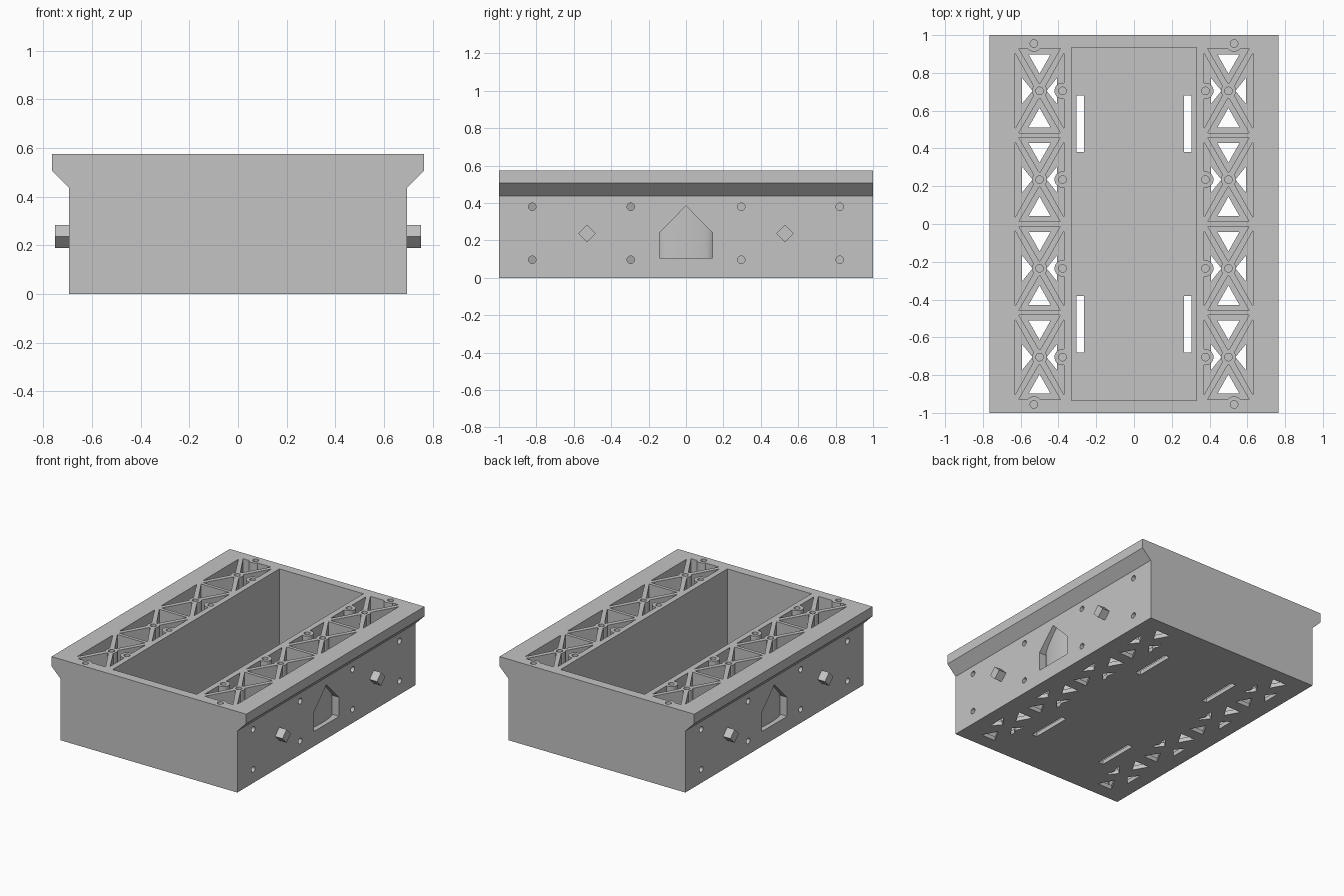
import bpy, bmesh, math

cube = bpy.data.objects.get("Cube")
if cube:
    bpy.data.objects.remove(cube, do_unlink=True)

mat = bpy.data.materials.new("plain grey")
mat.use_nodes = True
GREY = (0.55, 0.55, 0.55, 1)
mat.diffuse_color = GREY
mat.node_tree.nodes["Principled BSDF"].inputs["Base Color"].default_value = GREY

TOP, FLOOR, WALL = 0.575, 0.03, 0.695
CELLS = [0.705, 0.235, -0.235, -0.705]
CELL_X = 0.5


def loft(bm, sections):
    """Skin a closed solid through sections with equal point counts."""
    rings = [[bm.verts.new(p) for p in s] for s in sections]
    n = len(rings[0])
    for a, b in zip(rings, rings[1:]):
        for i in range(n):
            j = (i + 1) % n
            bm.faces.new((a[i], a[j], b[j], b[i]))
    bm.faces.new(rings[0][::-1])
    bm.faces.new(rings[-1])


def upright(bm, pts, lo, hi):
    loft(bm, [[(x, y, z) for x, y in pts] for z in (lo, hi)])


def sideways(bm, pts, lo, hi):
    loft(bm, [[(x, y, z) for y, z in pts] for x in (lo, hi)])


def box(x0, x1, y0, y1):
    return [(x0, y0), (x1, y0), (x1, y1), (x0, y1)]


def ring(cx, cy, r, n=24):
    return [(cx + r * math.cos(2 * math.pi * i / n),
             cy + r * math.sin(2 * math.pi * i / n)) for i in range(n)]


def make(name, bm):
    bmesh.ops.recalc_face_normals(bm, faces=bm.faces)
    me = bpy.data.meshes.new(name)
    bm.to_mesh(me)
    bm.free()
    me.materials.append(mat)
    ob = bpy.data.objects.new(name, me)
    bpy.context.collection.objects.link(ob)
    return ob


def combine(body, bm, operation):
    tool = make("helper", bm)
    tool.hide_render = True
    mod = body.modifiers.new("combine", "BOOLEAN")
    mod.operation, mod.solver, mod.object = operation, "EXACT", tool
    bpy.context.view_layer.objects.active = body
    bpy.ops.object.modifier_apply(modifier=mod.name)
    bpy.data.objects.remove(tool, do_unlink=True)


def cell_triangles(side, cy, base, half, apex, sx, sy, s_apex):
    """Four triangles left between the diagonals of one truss cell."""
    cx = side * CELL_X
    for d in (1, -1):
        yield [(cx - half, cy + d * base), (cx + half, cy + d * base), (cx, cy + d * apex)]
        yield [(cx + d * sx, cy - sy), (cx + d * sx, cy + sy), (cx + d * s_apex, cy)]


# Body with flared rim
half = [(WALL, 0), (WALL, 0.437), (0.765, 0.507), (0.765, TOP)]
outline = half + [(-x, z) for x, z in reversed(half)]
bm = bmesh.new()
loft(bm, [[(x, y, z) for x, z in outline] for y in (-1, 1)])
body = make("tray_body", bm)

# Central tray and deep truss pockets
bm = bmesh.new()
upright(bm, box(-0.33, 0.33, -0.935, 0.935), FLOOR, 1)
for s in (1, -1):
    for cy in CELLS:
        for tri in cell_triangles(s, cy, 0.223, 0.11, 0.035, 0.13, 0.2, 0.018):
            upright(bm, tri, FLOOR, 1)
combine(body, bm, "DIFFERENCE")

# Floor openings, floor slots, side holes and gabled side recess
bm = bmesh.new()
for s in (1, -1):
    for cy in CELLS:
        for tri in cell_triangles(s, cy, 0.193, 0.058, 0.09, 0.092, 0.068, 0.037):
            upright(bm, tri, -0.1, 0.07)
    for cy in (0.53, -0.53):
        upright(bm, box(s * 0.285 - 0.02, s * 0.285 + 0.02, cy - 0.15, cy + 0.15), -0.1, 0.07)
    for y in (0.822, 0.295, -0.295, -0.822):
        for z in (0.097, 0.38):
            sideways(bm, ring(y, z, 0.02), s * 0.62, s * 0.8)
    sections = []
    for i in range(-10, 11):
        t = i / 10
        z = 0.24 + 0.145 * (1 - abs(t))
        back = s * (WALL - 0.058 + 0.025 * math.sqrt(max(0, 1 - t * t)))
        y = 0.142 * t
        sections.append([(s * 0.75, y, 0.105), (s * 0.75, y, z), (back, y, z), (back, y, 0.105)])
    loft(bm, sections)
combine(body, bm, "DIFFERENCE")

# Screw posts in the trusses and square pegs on the sides
posts = [(s * CELL_X, cy, 0.04) for s in (1, -1) for cy in CELLS]
posts += [(s * 0.378, cy, 0.043) for s in (1, -1) for cy in CELLS]
posts += [(s * 0.53, y, 0.043) for s in (1, -1) for y in (0.955, -0.955)]
bm = bmesh.new()
for x, y, r in posts:
    upright(bm, ring(x, y, r), 0, TOP)
for s in (1, -1):
    for y in (0.53, -0.53):
        sideways(bm, ring(y, 0.237, 0.047, 4), s * 0.68, s * 0.753)
combine(body, bm, "UNION")

# Screw holes
bm = bmesh.new()
for x, y, r in posts:
    upright(bm, ring(x, y, 0.02), TOP - 0.12, 1)
combine(body, bm, "DIFFERENCE")

body.select_set(True)
bpy.context.view_layer.objects.active = body
bpy.ops.object.shade_smooth_by_angle(angle=math.radians(25))
